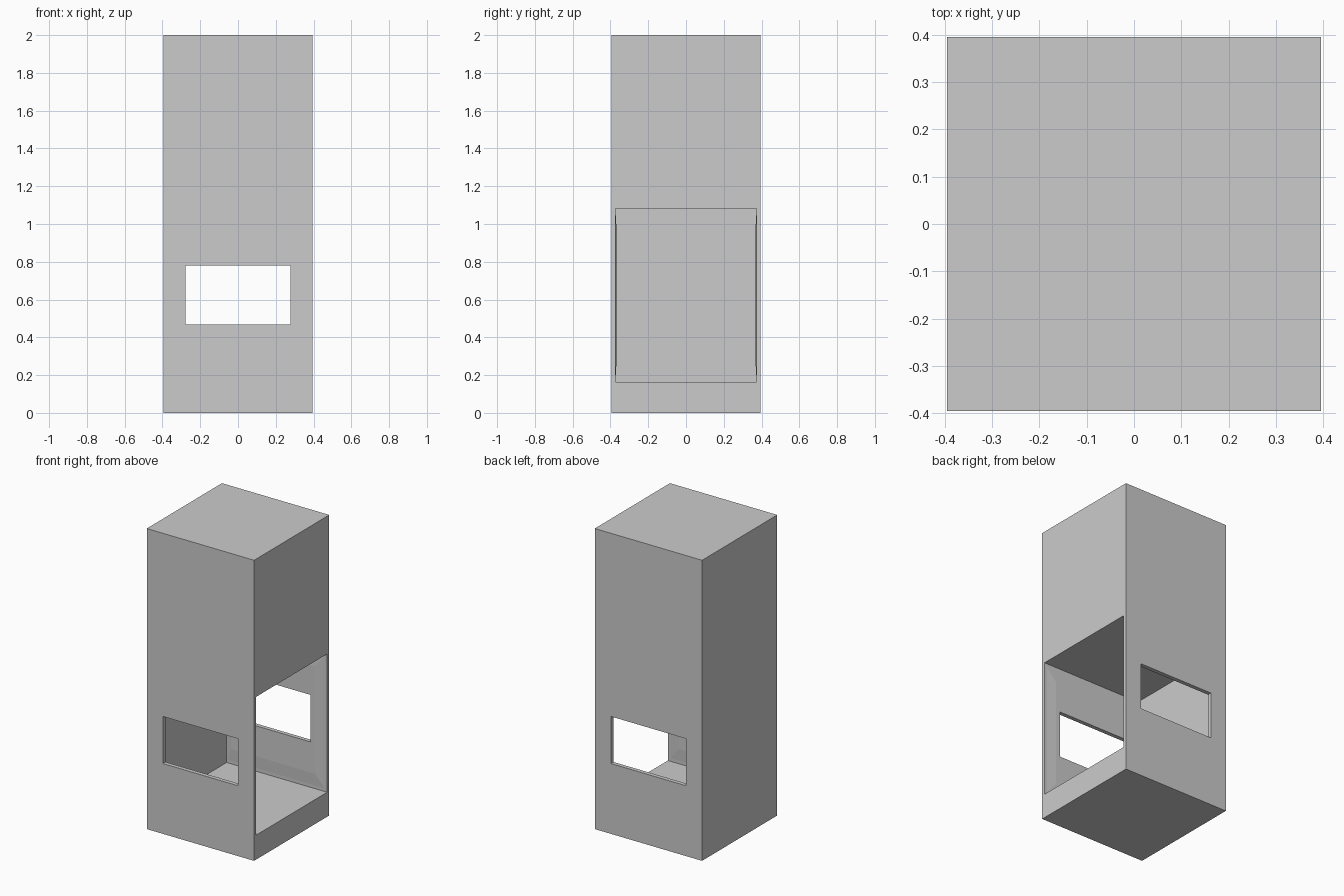
import bpy

if "Cube" in bpy.data.objects:
    bpy.data.objects.remove(bpy.data.objects["Cube"])


def prism(name, base, top):
    """Six-sided solid between two matching four-point loops."""
    faces = [(3, 2, 1, 0), (4, 5, 6, 7)]
    faces += [(i, (i + 1) % 4, (i + 1) % 4 + 4, i + 4) for i in range(4)]
    mesh = bpy.data.meshes.new(name)
    mesh.from_pydata(base + top, [], faces)
    obj = bpy.data.objects.new(name, mesh)
    bpy.context.collection.objects.link(obj)
    return obj


def box(name, x0, x1, y0, y1, z0, z1):
    def loop(z):
        return [(x0, y0, z), (x1, y0, z), (x1, y1, z), (x0, y1, z)]
    return prism(name, loop(z0), loop(z1))


def combine(target, tool, operation):
    """Apply a boolean and discard the tool object."""
    mod = target.modifiers.new(tool.name, 'BOOLEAN')
    mod.operation, mod.object, mod.solver = operation, tool, 'EXACT'
    bpy.context.view_layer.objects.active = target
    bpy.ops.object.modifier_apply(modifier=mod.name)
    bpy.data.objects.remove(tool, do_unlink=True)


def wall_loop(x0, x1, z0, z1, y):
    return [(x0, y, z0), (x1, y, z0), (x1, y, z1), (x0, y, z1)]


# Tall closed cabinet
H = 0.395
cabinet = box("cabinet", -H, H, -H, H, 0, 2)

# Compartment open to the right side
combine(cabinet, box("compartment", -0.345, 0.6, -0.373, 0.373, 0.163, 1.083), 'DIFFERENCE')

# Shallow tapered panels on the inside of the front and back walls
for side in (-1, 1):
    outer = wall_loop(-0.34, 0.39, 0.168, 1.078, side * 0.374)
    inner = wall_loop(-0.31, 0.31, 0.265, 0.98, side * 0.368)
    panel = prism("inner_panel", *((outer, inner) if side > 0 else (inner, outer)))
    panel.data.flip_normals()
    # Consistent outward winding for the boolean
    if sum(p.normal.dot(p.center - panel.data.vertices[0].co) * p.area
           for p in panel.data.polygons) < 0:
        panel.data.flip_normals()
    combine(cabinet, panel, 'UNION')

# Window through the front and back walls
combine(cabinet, box("window", -0.277, 0.277, -0.6, 0.6, 0.468, 0.781), 'DIFFERENCE')
